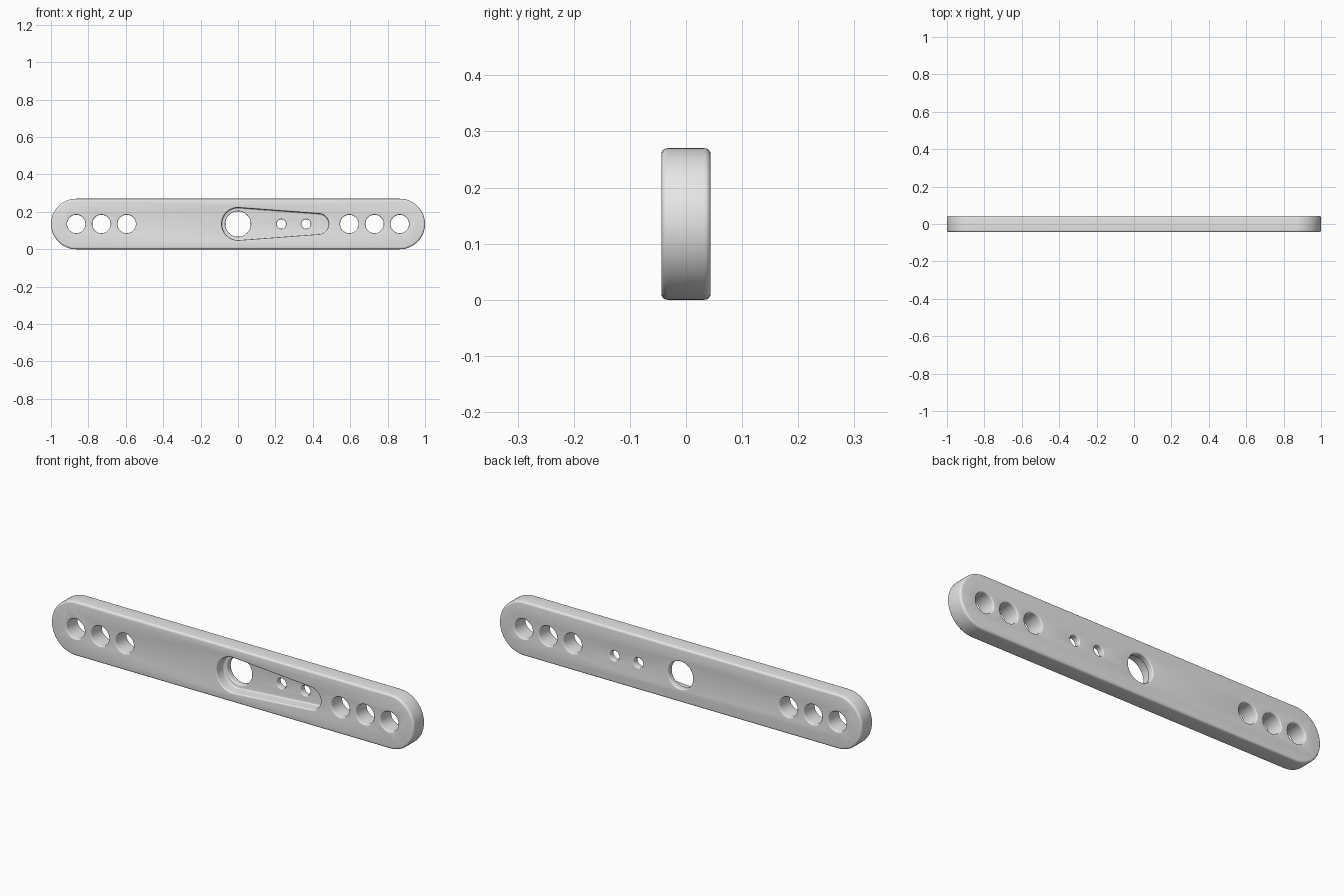
import bpy, bmesh, math

cube = bpy.data.objects.get("Cube")
if cube:
    bpy.data.objects.remove(cube, do_unlink=True)

MID_Z = 0.135      # height of the centre line
HALF = 0.044       # half the plate thickness
OUT = 0.1          # where cutters end, outside the plate

metal = bpy.data.materials.new("light grey")
metal.use_nodes = True
metal.diffuse_color = (0.8, 0.8, 0.8, 1)
metal.node_tree.nodes["Principled BSDF"].inputs["Base Color"].default_value = (0.8, 0.8, 0.8, 1)


def outline(x1, r1, x2, r2, steps=32):
    """Belt around two circles on the centre line; a plain circle if x1 == x2."""
    lean = math.acos((r1 - r2) / (x2 - x1)) if x2 > x1 else math.pi / 2
    pts = []
    for cx, r, start, sweep in ((x2, r2, -lean, 2 * lean),
                                (x1, r1, lean, 2 * math.pi - 2 * lean)):
        last = steps + 1 if x2 > x1 else steps
        for i in range(last):
            a = start + sweep * i / steps
            pts.append((cx + r * math.cos(a), MID_Z + r * math.sin(a)))
    return pts


def arc(offset, y, radius, a0, a1, steps=5):
    """Fillet points (offset, y) around a centre, angles in degrees."""
    angles = [math.radians(a0 + (a1 - a0) * i / steps) for i in range(steps + 1)]
    return [(offset + radius * math.cos(a), y + radius * math.sin(a)) for a in angles]


def loft(name, x1, r1, x2, r2, profile):
    """Stack outlines grown by each profile offset, from front to back."""
    bm = bmesh.new()
    rings = [[bm.verts.new((x, y, z)) for x, z in outline(x1, r1 + o, x2, r2 + o)]
             for o, y in profile]
    for a, b in zip(rings, rings[1:]):
        for i in range(len(a)):
            j = (i + 1) % len(a)
            bm.faces.new((a[i], a[j], b[j], b[i]))
    bm.faces.new(rings[0])
    bm.faces.new(rings[-1])
    bmesh.ops.recalc_face_normals(bm, faces=bm.faces)
    mesh = bpy.data.meshes.new(name)
    bm.to_mesh(mesh)
    bm.free()
    mesh.materials.append(metal)
    obj = bpy.data.objects.new(name, mesh)
    bpy.context.collection.objects.link(obj)
    return obj


# Rounded bar
f = 0.011
plate = loft("bar_plate", -0.865, 0.135, 0.865, 0.135,
             arc(-f, f - HALF, f, -90, 0) + arc(-f, HALF - f, f, 0, 90))

# Tapered pocket in the front, with a rounded rim and a rounded floor edge
f, floor = 0.007, 0.011
cutters = [loft("pocket_cutter", 0, 0.087, 0.43, 0.055,
                [(f, -OUT)] + arc(f, f - HALF, f, 270, 180)
                + arc(-f, floor - f, f, 0, 90))]


# Through holes with rounded rims
def hole(name, x, radius, front, f):
    profile = ([(f, -OUT if front == -HALF else front - f)]
               + arc(f, front + f, f, 270, 180)
               + arc(f, HALF - f, f, 180, 90) + [(f, OUT)])
    cutters.append(loft(name, x, radius, x, radius, profile))


for side in (-1, 1):
    for x in (0.595, 0.73, 0.865):
        hole("end_hole_cutter", side * x, 0.049, -HALF, 0.006)
hole("centre_hole_cutter", 0, 0.068, floor, 0.006)
for x in (0.232, 0.364):
    hole("small_hole_cutter", x, 0.025, floor, 0.005)

for cutter in cutters:
    mod = plate.modifiers.new(cutter.name, "BOOLEAN")
    mod.operation = "DIFFERENCE"
    mod.solver = "EXACT"
    mod.object = cutter

# Bake the cuts, drop the cutters and smooth the rounded edges
bpy.context.view_layer.objects.active = plate
plate.select_set(True)
for mod in list(plate.modifiers):
    bpy.ops.object.modifier_apply(modifier=mod.name)
for cutter in cutters:
    bpy.data.objects.remove(cutter, do_unlink=True)
bpy.ops.object.shade_smooth_by_angle(angle=math.radians(30))
